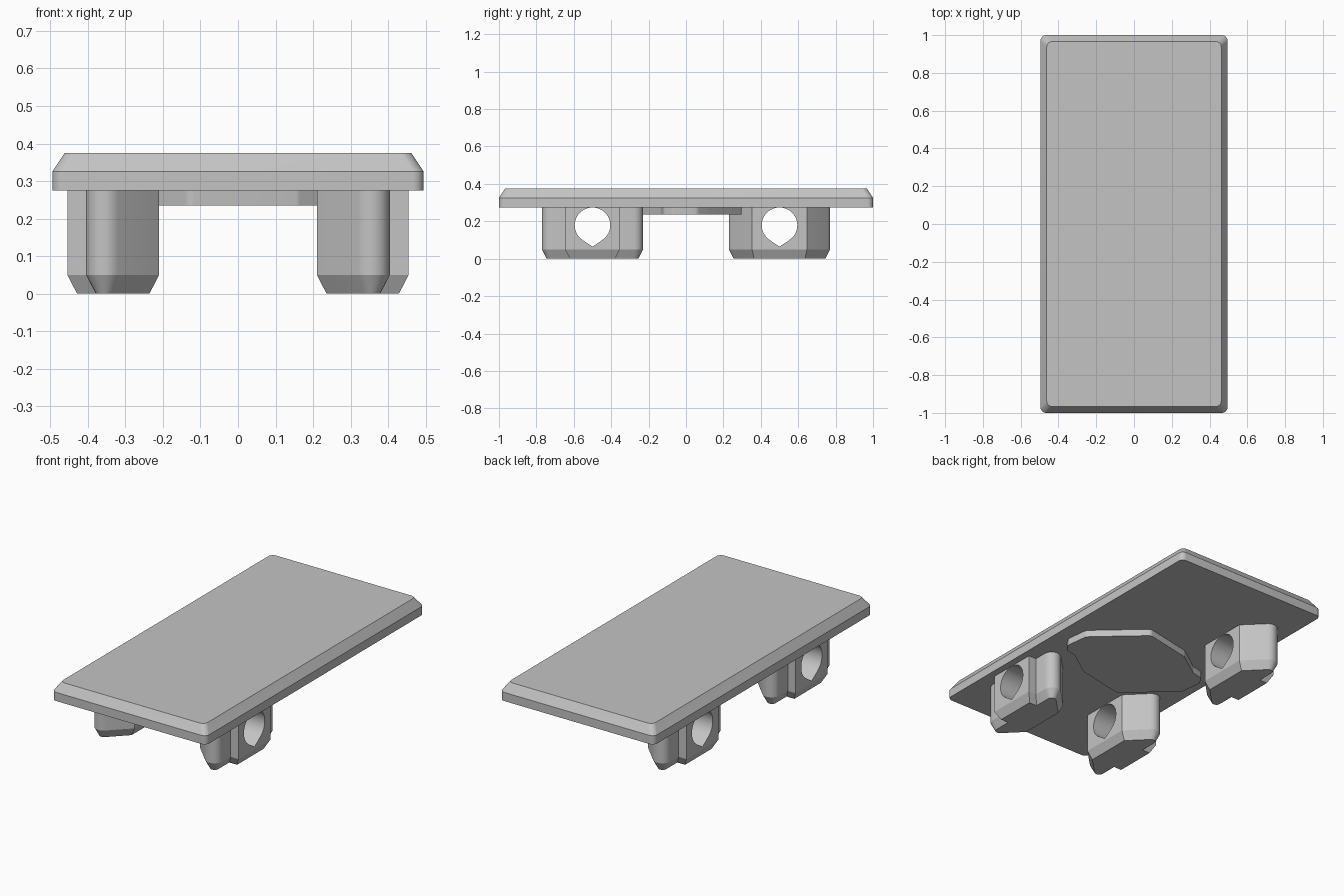
import bpy, bmesh, math
from mathutils import Vector

if "Cube" in bpy.data.objects:
    bpy.data.objects.remove(bpy.data.objects["Cube"])

GREY = (0.55, 0.55, 0.55, 1)
grey = bpy.data.materials.new("plain grey")
grey.use_nodes = True
grey.diffuse_color = GREY
grey.node_tree.nodes["Principled BSDF"].inputs["Base Color"].default_value = GREY


def fillet(corners, steps=8):
    """Round the corners (x, y, radius) of a counter-clockwise outline."""
    out = []
    for i, (x, y, r) in enumerate(corners):
        p = Vector((x, y))
        if r == 0:
            out.append(p)
            continue
        a = (Vector(corners[i - 1][:2]) - p).normalized()
        b = (Vector(corners[(i + 1) % len(corners)][:2]) - p).normalized()
        half = a.angle(b) / 2
        centre = p + (a + b).normalized() * r / math.sin(half)
        start = p + a * r / math.tan(half) - centre
        end = p + b * r / math.tan(half) - centre
        turn = math.atan2(start.x * end.y - start.y * end.x, start.dot(end))
        for k in range(steps + 1):
            t = turn * k / steps
            c, s = math.cos(t), math.sin(t)
            out.append(centre + Vector((start.x * c - start.y * s,
                                        start.x * s + start.y * c)))
    return out


def inset(outline, d):
    """Move every edge of the outline inwards by d."""
    out = []
    for i, p in enumerate(outline):
        a = (p - outline[i - 1]).normalized()
        b = (outline[(i + 1) % len(outline)] - p).normalized()
        na, nb = Vector((-a.y, a.x)), Vector((-b.y, b.x))
        out.append(p + (na + nb) * d / (1 + na.dot(nb)))
    return out


def loft(name, rings):
    """Closed solid through rings of equal point counts."""
    bm = bmesh.new()
    loops = [[bm.verts.new(p) for p in ring] for ring in rings]
    n = len(loops[0])
    for low, high in zip(loops, loops[1:]):
        for i in range(n):
            j = (i + 1) % n
            bm.faces.new((low[i], low[j], high[j], high[i]))
    bm.faces.new(loops[0][::-1])
    bm.faces.new(loops[-1])
    bmesh.ops.recalc_face_normals(bm, faces=bm.faces)
    mesh = bpy.data.meshes.new(name)
    bm.to_mesh(mesh)
    bm.free()
    mesh.materials.append(grey)
    obj = bpy.data.objects.new(name, mesh)
    bpy.context.collection.objects.link(obj)
    return obj


def at_z(outline, z):
    return [(p.x, p.y, z) for p in outline]


def smooth(obj):
    bpy.ops.object.select_all(action='DESELECT')
    obj.select_set(True)
    bpy.context.view_layer.objects.active = obj
    bpy.ops.object.shade_smooth_by_angle(angle=math.radians(20))


def rounded_box(hx, hy, r):
    return fillet([(-hx, -hy, r), (hx, -hy, r), (hx, hy, r), (-hx, hy, r)])


# Cover plate with a bevelled upper rim
rim = rounded_box(0.495, 1.0, 0.03)
top = rounded_box(0.462, 0.967, 0.03)
smooth(loft("cover_plate", [at_z(rim, 0.275), at_z(rim, 0.325), at_z(top, 0.375)]))

# Raised pad under the plate, the same after half a turn
half_pad = [(-0.33, -0.12, 0.03), (-0.13, -0.3, 0.03), (0.16, -0.24, 0.03),
            (0.31, -0.135, 0.02), (0.38, -0.12, 0.02), (0.41, -0.07, 0.02),
            (0.395, 0.06, 0.04)]
pad = fillet(half_pad + [(-x, -y, r) for x, y, r in half_pad], 4)
smooth(loft("underside_pad", [at_z(pad, 0.235), at_z(pad, 0.28)]))

# Foot outline: outer key block plus a body with rounded wings
W = 0.147
foot = fillet([(0.21, -W, 0), (0.405, -W - 0.195, 0.05), (0.405, -W, 0),
               (0.455, -W, 0), (0.455, W, 0), (0.405, W, 0),
               (0.405, W + 0.195, 0.05), (0.21, W, 0)])

# Teardrop hole section, pointing down
R, TIP = 0.095, 0.115
tangent = math.acos(R / TIP)
drop = [Vector((0, -TIP))]
for k in range(41):
    t = -math.pi / 2 + tangent + (2 * math.pi - 2 * tangent) * k / 40
    drop.append(Vector((R * math.cos(t), R * math.sin(t))))

# Three feet, each with a hole running across it
for name, side, y in (("front_left_foot", 1, -0.5), ("front_right_foot", -1, -0.5),
                      ("back_right_foot", -1, 0.5)):
    shape = [Vector((side * p.x, p.y + y)) for p in foot]
    if side < 0:
        shape.reverse()
    obj = loft(name, [at_z(inset(shape, 0.026), 0), at_z(shape, 0.05),
                      at_z(shape, 0.28)])
    cutter = loft(name + "_hole_cutter",
                  [[(side * x, p.x + y, p.y + 0.179) for p in drop]
                   for x in (0.1, 0.6)])
    cut = obj.modifiers.new("hole", 'BOOLEAN')
    cut.operation = 'DIFFERENCE'
    cut.solver = 'EXACT'
    cut.object = cutter
    bpy.context.view_layer.objects.active = obj
    bpy.ops.object.modifier_apply(modifier=cut.name)
    bpy.data.objects.remove(cutter)
    smooth(obj)
